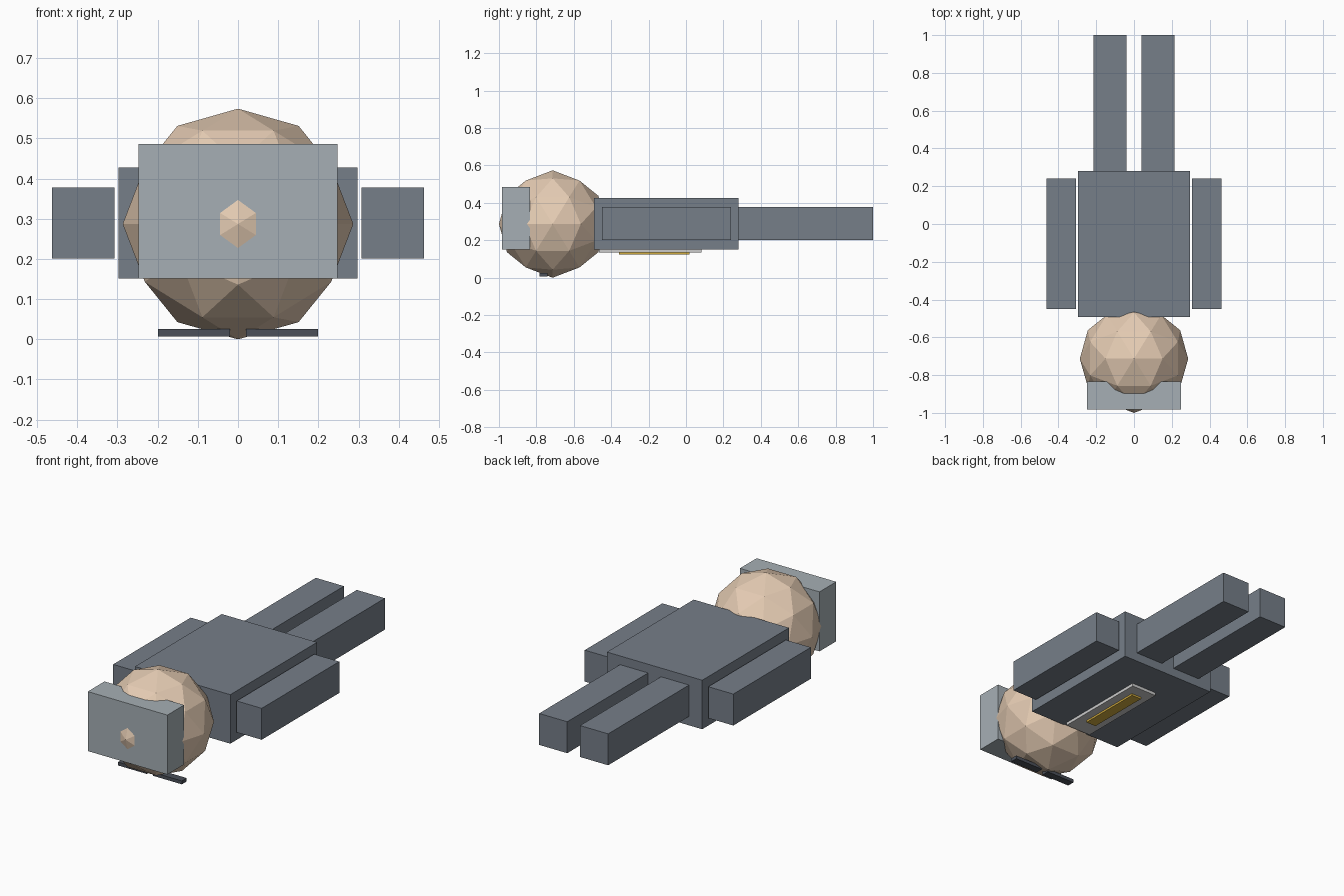
import bpy, bmesh
from itertools import product
from mathutils import Vector

if "Cube" in bpy.data.objects:
    bpy.data.objects.remove(bpy.data.objects["Cube"])


def material(name, rgb):
    m = bpy.data.materials.new(name)
    m.diffuse_color = (*rgb, 1)
    m.use_nodes = True
    m.node_tree.nodes["Principled BSDF"].inputs["Base Color"].default_value = m.diffuse_color
    return m


SLATE = material("slate", (0.18, 0.21, 0.25))
SKIN = material("skin", (0.78, 0.60, 0.45))
SILVER = material("silver", (0.38, 0.43, 0.46))
DARK = material("dark", (0.07, 0.08, 0.10))
WHITE = material("white", (0.75, 0.75, 0.75))
GOLD = material("gold", (0.65, 0.42, 0.05))


def finish(name, bm, mat):
    bmesh.ops.recalc_face_normals(bm, faces=bm.faces)
    me = bpy.data.meshes.new(name)
    bm.to_mesh(me)
    bm.free()
    me.materials.append(mat)
    ob = bpy.data.objects.new(name, me)
    bpy.context.collection.objects.link(ob)
    return ob


def box(name, x, y, z, mat):
    """Box from (min, max) ranges."""
    bm = bmesh.new()
    bmesh.ops.create_cube(bm, size=1)
    for v in bm.verts:
        v.co = [sum(r) / 2 + c * (r[1] - r[0]) for c, r in zip(v.co, (x, y, z))]
    return finish(name, bm, mat)


def pair(name, x, y, z, mat):
    """Matching boxes on both sides of x = 0."""
    box(name + "_right", x, y, z, mat)
    box(name + "_left", (-x[1], -x[0]), y, z, mat)


# Body lying face down
box("torso", (-0.297, 0.297), (-0.493, 0.28), (0.151, 0.427), SLATE)
pair("arm", (0.307, 0.463), (-0.45, 0.24), (0.201, 0.378), SLATE)
pair("leg", (0.04, 0.215), (0.28, 1.0), (0.201, 0.378), SLATE)

# Shirt front and tie on the underside of the torso
box("shirt_panel", (-0.08, 0.08), (-0.465, 0.084), (0.134, 0.153), WHITE)
box("tie", (-0.031, 0.031), (-0.358, 0.02), (0.123, 0.136), GOLD)

# Head: once-subdivided icosahedron with vertices on all the axes
R, CENTRE = 0.287, Vector((0, -0.713, 0.287))
points = set()
for base in ((0.52573, 0, 0.85065), (1, 0, 0), (0.30902, 0.5, 0.80902)):
    for turn, signs in product(range(3), product((1, -1), repeat=3)):
        p = base[turn:] + base[:turn]
        points.add(tuple(c * s for c, s in zip(p, signs)))
bm = bmesh.new()
for p in points:
    bm.verts.new(CENTRE + R * Vector(p))
bmesh.ops.convex_hull(bm, input=bm.verts)
finish("head", bm, SKIN)

# Hair block at the crown, brow bars on the face
box("hair", (-0.248, 0.248), (-0.983, -0.834), (0.151, 0.486), SILVER)
pair("brow", (0.02, 0.199), (-0.784, -0.741), (0.007, 0.026), DARK)
